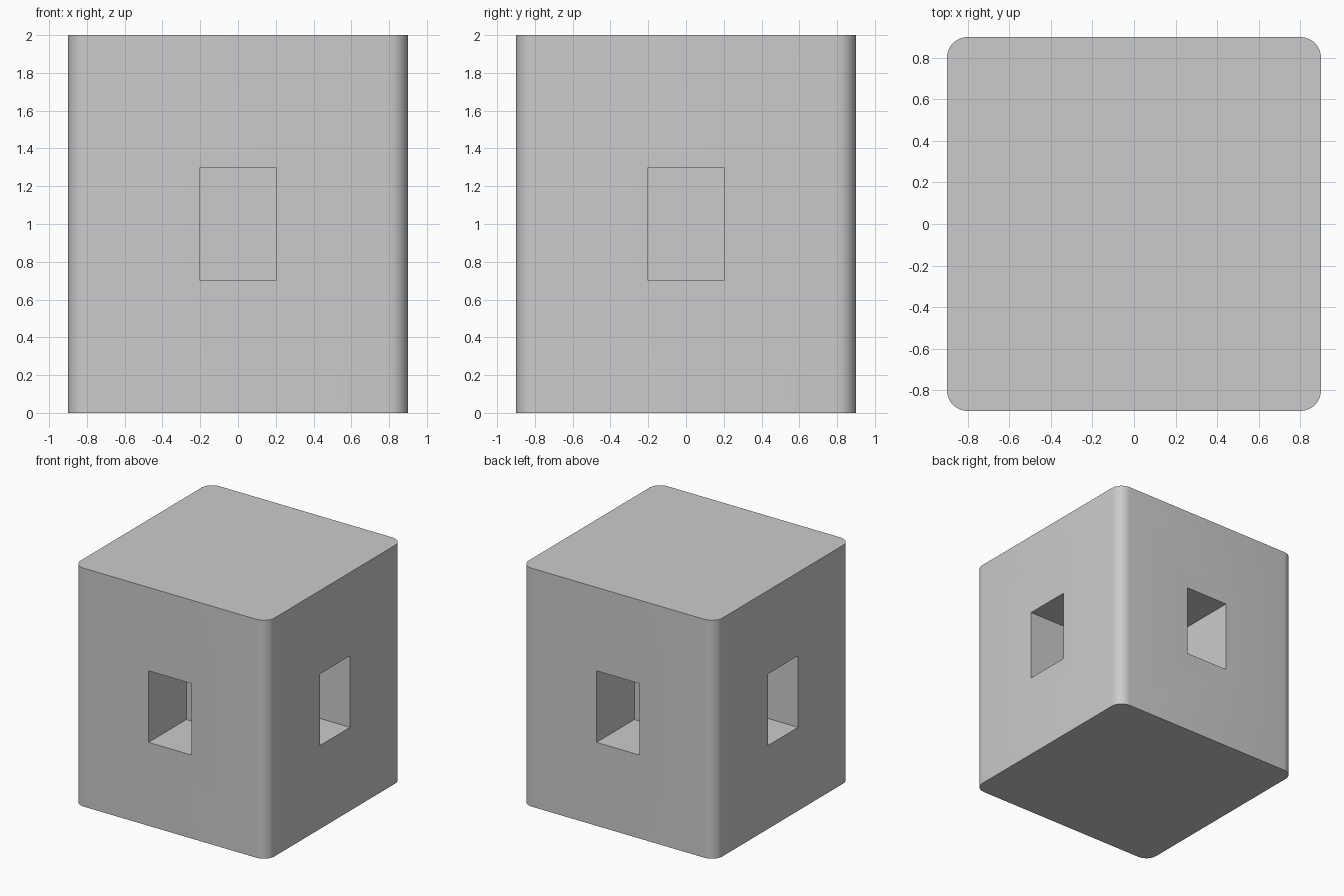
import bpy, math

if "Cube" in bpy.data.objects:
    bpy.data.objects.remove(bpy.data.objects["Cube"])

# Main block, 1.8 x 1.8 x 2
bpy.ops.mesh.primitive_cube_add(size=1, location=(0, 0, 1))
block = bpy.context.object
block.name = "block"
block.scale = (1.8, 1.8, 2)
bpy.ops.object.transform_apply(location=True, rotation=False, scale=True)

# Round only the four vertical edges
weights = block.data.attributes.new("bevel_weight_edge", 'FLOAT', 'EDGE')
for edge in block.data.edges:
    a, b = (block.data.vertices[i].co for i in edge.vertices)
    weights.data[edge.index].value = 1.0 if abs(a.z - b.z) > 1 else 0.0
bevel = block.modifiers.new("rounded_corners", 'BEVEL')
bevel.limit_method = 'WEIGHT'
bevel.width = 0.1
bevel.segments = 8

# Window recess in the middle of each side, 0.5 deep
for name, turn in (("front", 0), ("right", 90), ("back", 180), ("left", 270)):
    angle = math.radians(turn)
    bpy.ops.mesh.primitive_cube_add(
        size=1, location=(0.9 * math.sin(angle), -0.9 * math.cos(angle), 1),
        rotation=(0, 0, angle))
    cutter = bpy.context.object
    cutter.name = name + "_window_cutter"
    cutter.scale = (0.4, 1.0, 0.6)
    cutter.hide_render = True
    cutter.display_type = 'WIRE'
    cut = block.modifiers.new(name + "_window", 'BOOLEAN')
    cut.operation = 'DIFFERENCE'
    cut.solver = 'EXACT'
    cut.object = cutter

# Bake the modifiers, remove the cutters and smooth the corners
bpy.ops.object.select_all(action='DESELECT')
block.select_set(True)
bpy.context.view_layer.objects.active = block
for modifier in list(block.modifiers):
    bpy.ops.object.modifier_apply(modifier=modifier.name)
for obj in list(bpy.data.objects):
    if obj.name.endswith("_cutter"):
        bpy.data.objects.remove(obj)
bpy.ops.object.shade_smooth_by_angle(angle=math.radians(30))
